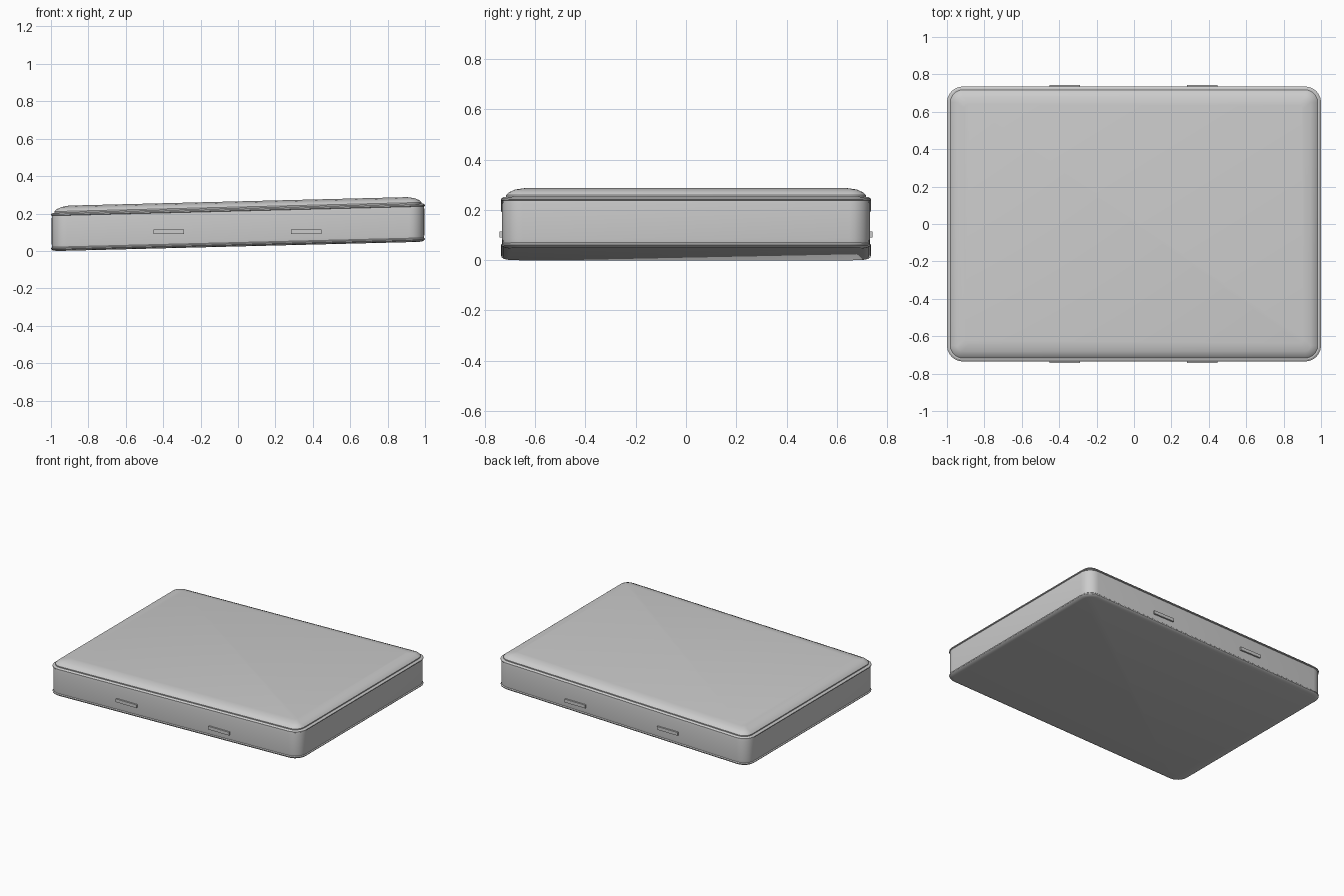
import bpy, bmesh, math

cube = bpy.data.objects.get("Cube")
if cube:
    bpy.data.objects.remove(cube, do_unlink=True)

HALF_X, HALF_Y, RADIUS, SLOPE = 1.0, 0.735, 0.085, 0.025

grey = bpy.data.materials.new("light_grey")
grey.use_nodes = True
colour = (0.6, 0.6, 0.6, 1)
grey.diffuse_color = colour
grey.node_tree.nodes["Principled BSDF"].inputs["Base Color"].default_value = colour


def outline(inset, steps=6):
    """Rounded rectangle, counter-clockwise."""
    r = max(RADIUS - inset, 0.025)
    cx, cy = HALF_X - inset - r, HALF_Y - inset - r
    points = []
    for quarter, (sx, sy) in enumerate(((1, 1), (-1, 1), (-1, -1), (1, -1))):
        for i in range(steps + 1):
            a = (quarter + i / steps) * math.pi / 2
            points.append((sx * cx + r * math.cos(a), sy * cy + r * math.sin(a)))
    return points


def finish(name, bm):
    bmesh.ops.recalc_face_normals(bm, faces=bm.faces)
    mesh = bpy.data.meshes.new(name)
    bm.to_mesh(mesh)
    bm.free()
    mesh.materials.append(grey)
    obj = bpy.data.objects.new(name, mesh)
    bpy.context.collection.objects.link(obj)
    return obj


def layered_shell(name, layers):
    """Stack rounded outlines (inset, height), tilted up towards +x."""
    bm = bmesh.new()
    rings = [[bm.verts.new((x, y, z + SLOPE * x)) for x, y in outline(inset)]
             for inset, z in layers]
    for low, high in zip(rings, rings[1:]):
        for i in range(len(low)):
            j = (i + 1) % len(low)
            bm.faces.new((low[i], low[j], high[j], high[i]))
    bm.faces.new(rings[0][::-1])
    bm.faces.new(rings[-1])
    obj = finish(name, bm)
    bpy.ops.object.select_all(action='DESELECT')
    obj.select_set(True)
    bpy.context.view_layer.objects.active = obj
    bpy.ops.object.shade_smooth_by_angle(angle=math.radians(30))
    return obj


# Base with a rim, straight wall, and lid with a stepped lip and soft shoulder
layered_shell("base_plate", [(0.03, 0.024), (0.01, 0.028), (0.002, 0.034),
                             (0, 0.04), (0.008, 0.046)])
layered_shell("body_wall", [(0.006, 0.045), (0.004, 0.06), (0.004, 0.2), (0.006, 0.215)])
layered_shell("lid", [(0.008, 0.212), (0, 0.216), (0, 0.222), (0.01, 0.228),
                      (0.018, 0.228), (0.018, 0.235), (0.03, 0.247),
                      (0.055, 0.258), (0.095, 0.265)])

# Two level latch bars on each long side
for side, y in (("front", -HALF_Y), ("back", HALF_Y)):
    for place, x in (("right", -0.37), ("left", 0.365)):
        bm = bmesh.new()
        bmesh.ops.create_cube(bm, size=1)
        bmesh.ops.scale(bm, vec=(0.165, 0.014, 0.023), verts=bm.verts)
        bmesh.ops.translate(bm, vec=(x, y, 0.102), verts=bm.verts)
        finish(f"{side}_{place}_latch", bm)
